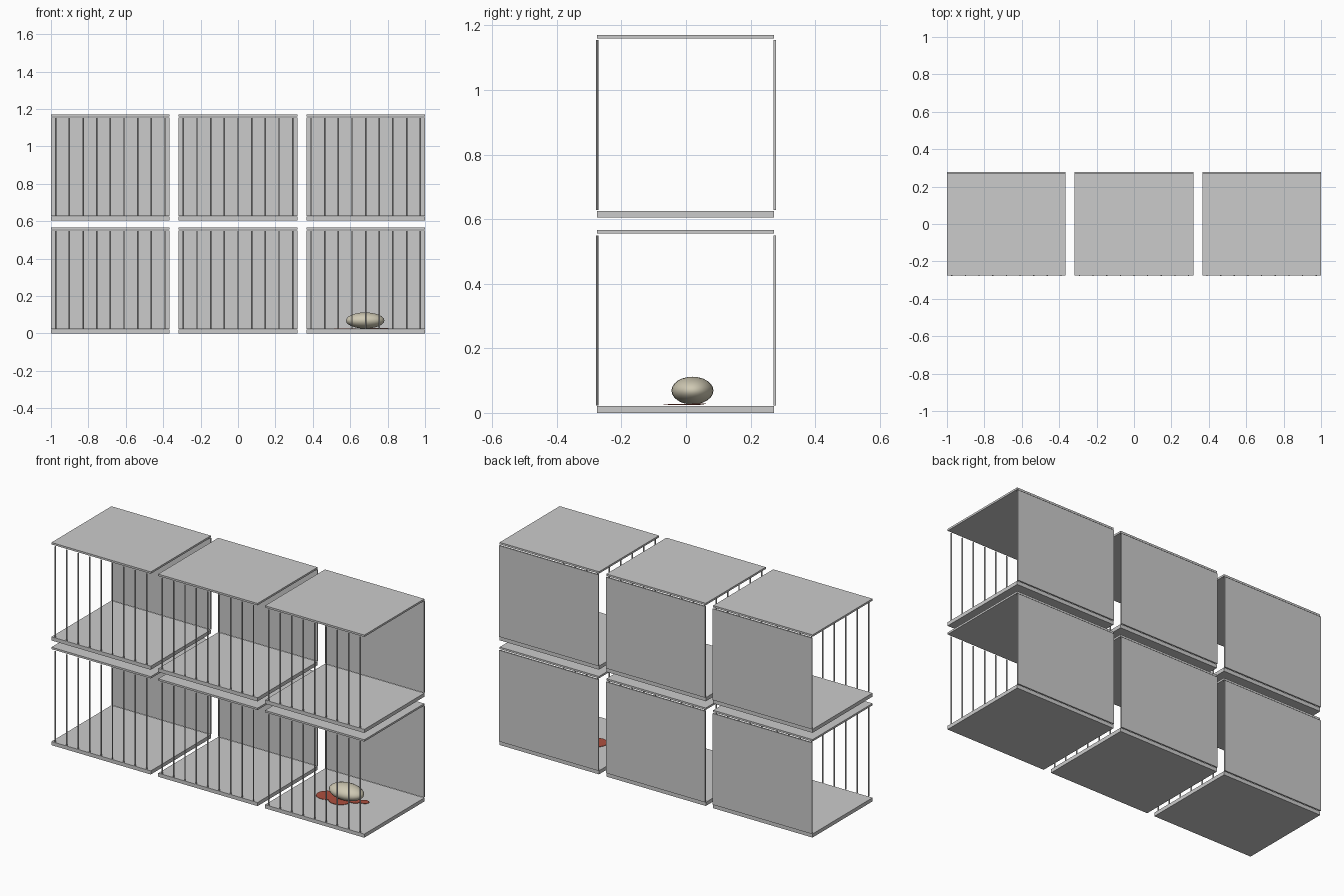
import bpy, math

if "Cube" in bpy.data.objects:
    bpy.data.objects.remove(bpy.data.objects["Cube"])

W, PITCH, LEVEL = 0.635, 0.6825, 0.605


def material(name, rgb):
    m = bpy.data.materials.new(name)
    m.diffuse_color = (*rgb, 1)
    m.use_nodes = True
    m.node_tree.nodes["Principled BSDF"].inputs["Base Color"].default_value = m.diffuse_color
    return m


def box(name, x0, x1, y0, y1, z0, z1):
    bpy.ops.mesh.primitive_cube_add(size=1, location=((x0+x1)/2, (y0+y1)/2, (z0+z1)/2))
    o = bpy.context.object
    o.name = name
    o.scale = (x1-x0, y1-y0, z1-z0)
    return o


def disc(name, x, y, z, r, stretch, turn, mat):
    bpy.ops.mesh.primitive_cylinder_add(vertices=20, radius=1, depth=1,
                                        location=(x, y, z), rotation=(0, 0, turn))
    o = bpy.context.object
    o.name = name
    o.scale = (r * stretch, r, 0.002)
    o.data.materials.append(mat)


# Open-sided cages: floor, roof, back panel and a row of front bars
for row in range(2):
    z = row * LEVEL
    for col in (-1, 0, 1):
        x = col * PITCH
        a, b = x - W/2, x + W/2
        box("cage_floor", a, b, -0.275, 0.273, z, z + 0.021)
        box("cage_roof", a, b, -0.275, 0.273, z + 0.555, z + 0.566)
        box("cage_back", a, b, 0.271, 0.279, z + 0.023, z + 0.55)
        for i in range(9):
            bpy.ops.mesh.primitive_cylinder_add(
                vertices=8, radius=0.0038, depth=0.527,
                location=(x + (i - 4) * 0.073, -0.2752, z + 0.2865))
            bpy.context.object.name = "front_bar"

# Rounded body lying in the lower right cage
bpy.ops.mesh.primitive_uv_sphere_add(segments=24, ring_count=12, radius=1,
                                     location=(0.68, 0.02, 0.069))
body = bpy.context.object
body.name = "body"
body.scale = (0.103, 0.065, 0.043)
body.data.materials.append(material("pale_fur", (0.62, 0.58, 0.45)))
bpy.ops.object.shade_smooth_by_angle(angle=math.radians(40))

# Flat stains around it
red = material("stain_red", (0.42, 0.08, 0.05))
for i, (x, y, r, s, t) in enumerate([
        (0.572, 0.0, 0.055, 1.1, 0.3),
        (0.66, -0.015, 0.055, 1.1, 0.0),
        (0.735, 0.02, 0.025, 1.2, 0.4),
        (0.78, 0.04, 0.022, 1.2, 0.2)]):
    disc("floor_stain", x, y, 0.0255 + i * 0.0008, r, s, t, red)
